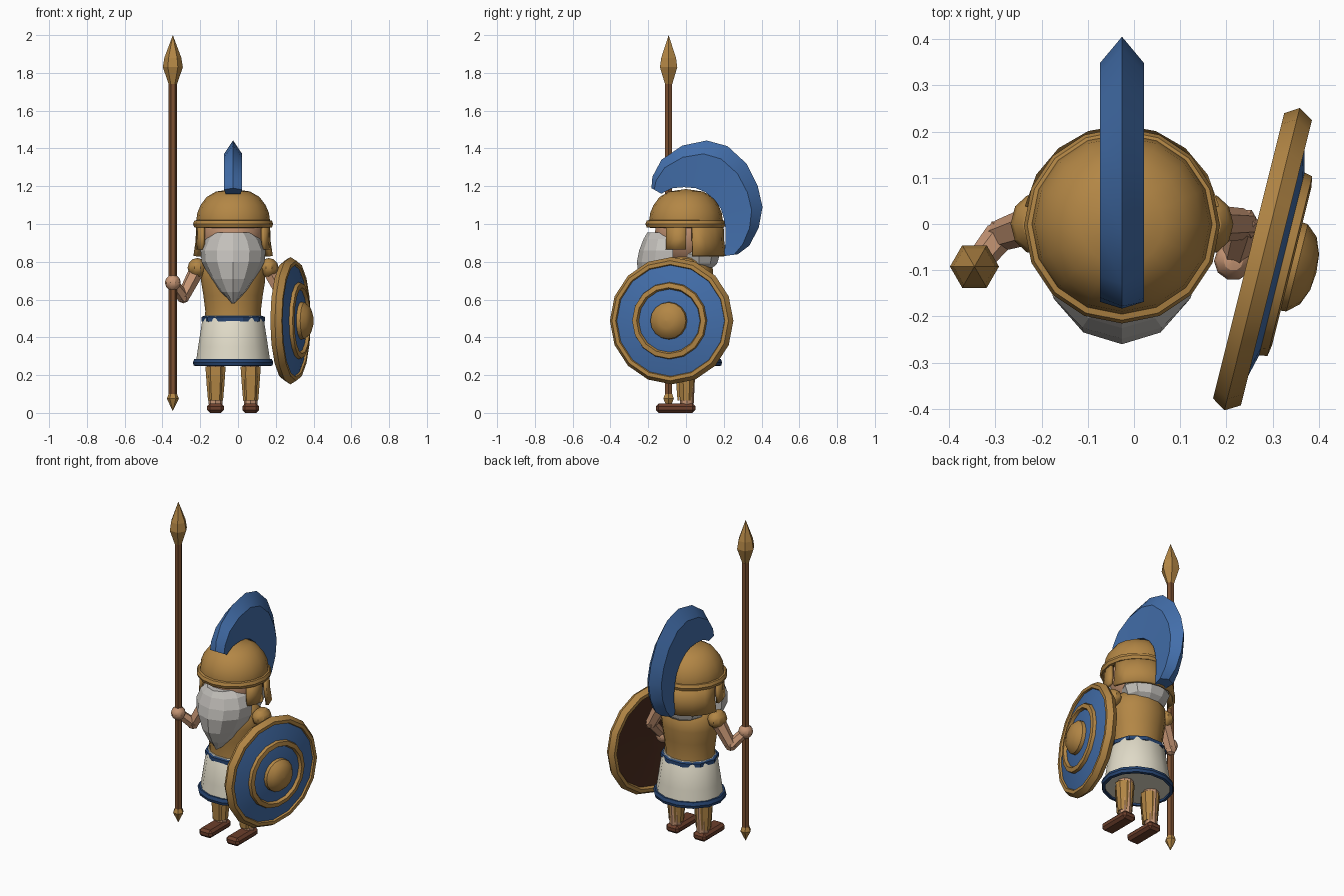
import bpy, bmesh, math
from mathutils import Matrix, Vector

if "Cube" in bpy.data.objects:
    bpy.data.objects.remove(bpy.data.objects["Cube"])

CX = -0.026  # body centre line


def material(name, rgb):
    m = bpy.data.materials.new(name)
    m.diffuse_color = (*rgb, 1)
    m.use_nodes = True
    m.node_tree.nodes["Principled BSDF"].inputs["Base Color"].default_value = m.diffuse_color
    return m


BRONZE = material("bronze", (0.45, 0.24, 0.06))
BLUE = material("blue", (0.055, 0.155, 0.40))
NAVY = material("navy", (0.02, 0.06, 0.17))
CLOTH = material("cloth", (0.75, 0.71, 0.58))
HAIR = material("hair", (0.55, 0.53, 0.50))
SKIN = material("skin", (0.58, 0.31, 0.18))
WOOD = material("wood", (0.20, 0.08, 0.03))
LEATHER = material("leather", (0.15, 0.05, 0.025))
BACKING = material("backing", (0.07, 0.025, 0.013))


def finish(name, bm, mat, angle=30):
    bmesh.ops.remove_doubles(bm, verts=bm.verts, dist=1e-5)
    bmesh.ops.recalc_face_normals(bm, faces=bm.faces)
    me = bpy.data.meshes.new(name)
    bm.to_mesh(me)
    bm.free()
    me.materials.append(mat)
    if angle:
        me.shade_smooth()
        me.set_sharp_from_angle(angle=math.radians(angle))
    ob = bpy.data.objects.new(name, me)
    bpy.context.collection.objects.link(ob)
    return ob


def loft(name, rings, mat, closed=True, caps=True, loop=False, angle=30):
    bm = bmesh.new()
    vs = [[bm.verts.new(p) for p in r] for r in rings]
    n = len(vs[0])
    pairs = list(zip(vs, vs[1:])) + ([(vs[-1], vs[0])] if loop else [])
    for a, b in pairs:
        for i in range(n if closed else n - 1):
            j = (i + 1) % n
            bm.faces.new((a[i], a[j], b[j], b[i]))
    if caps and closed and not loop:
        bm.faces.new(vs[0])
        bm.faces.new(vs[-1])
    return finish(name, bm, mat, angle)


def lathe(name, prof, n, mat, at=(0, 0, 0), rot=None, sy=1.0, phase=0.0, **kw):
    M = Matrix.Translation(at) @ (rot or Matrix()) @ Matrix.Diagonal((1, sy, 1, 1))
    ang = [phase + 2 * math.pi * i / n for i in range(n)]
    rings = [[M @ Vector((max(r, 1e-4) * math.cos(a), max(r, 1e-4) * math.sin(a), z))
              for a in ang] for r, z in prof]
    return loft(name, rings, mat, **kw)


def ball(name, at, radii, mat, n=10, rows=6, angle=30):
    prof = [(math.sin(math.pi * i / rows), -math.cos(math.pi * i / rows)) for i in range(rows + 1)]
    ob = lathe(name, prof, n, mat, angle=angle)
    ob.data.transform(Matrix.Translation(at) @ Matrix.Diagonal((*radii, 1)))
    return ob


def limb(name, a, b, r0, r1, mat, n=6):
    a, b = Vector(a), Vector(b)
    d = b - a
    return lathe(name, [(r0, 0), (r1, d.length)], n, mat, at=a,
                 rot=d.to_track_quat('Z', 'Y').to_matrix().to_4x4(), angle=0)


def guard(name, a0, a1, steps, rows, mat):
    # curved armour plate hung round the head between two angles
    rings = [[(CX + r * math.cos(t), r * math.sin(t), z) for t in
              [math.radians(a0 + (a1 - a0) * i / steps) for i in range(steps + 1)]]
             for r, z in rows]
    ob = loft(name, rings, mat, closed=False)
    s = ob.modifiers.new("thickness", 'SOLIDIFY')
    s.thickness = 0.018
    s.offset = 0
    return ob


# legs, greaves and shoes
for side, s in (("right", -1), ("left", 1)):
    x = CX + s * 0.093
    lathe(side + "_leg", [(0.035, 0.03), (0.048, 0.3)], 8, SKIN, at=(x, 0.005, 0))
    lathe(side + "_greave", [(0.043, 0.065), (0.05, 0.14), (0.058, 0.245)], 8, BRONZE,
          at=(x, 0.002, 0), sy=0.85, phase=math.pi / 8, angle=0)
    loft(side + "_greave_plate",
         [[(x - w, -0.035, z), (x - w * 0.7, y, z), (x + w * 0.7, y, z), (x + w, -0.035, z)]
          for z, w, y in ((0.065, 0.03, -0.045), (0.2, 0.038, -0.055), (0.245, 0.036, -0.054))],
         BRONZE, angle=0)
    bm = bmesh.new()
    bmesh.ops.create_cube(bm, size=1, matrix=Matrix.Translation((x, -0.055, 0.025))
                          @ Matrix.Diagonal((0.088, 0.21, 0.05, 1)))
    bmesh.ops.bevel(bm, geom=bm.edges[:], offset=0.015, segments=1, affect='EDGES')
    finish(side + "_shoe", bm, LEATHER, 0)

# tunic, hem, belt and cuirass
lathe("skirt", [(0.198, 0.26), (0.185, 0.35), (0.162, 0.5), (0.15, 0.515)], 14, CLOTH,
      at=(CX, 0, 0), sy=0.92)
lathe("skirt_hem", [(0.19, 0.248), (0.208, 0.25), (0.213, 0.267), (0.205, 0.286), (0.19, 0.286)],
      14, NAVY, at=(CX, 0, 0), sy=0.92, loop=True)
lathe("belt", [(0.155, 0.48), (0.168, 0.485), (0.168, 0.508), (0.155, 0.513)], 10, NAVY,
      at=(CX, 0, 0), sy=0.92, loop=True)
lathe("cuirass", [(0.15, 0.49), (0.147, 0.54), (0.157, 0.62), (0.17, 0.7), (0.168, 0.76),
                  (0.13, 0.82), (0.07, 0.84)], 14, BRONZE, at=(CX, 0, 0), sy=0.87, angle=40)

# head, hair and beard
ball("head", (CX, 0, 0.96), (0.168, 0.168, 0.19), SKIN, 14, 8)
ball("back_hair", (CX, 0.07, 0.84), (0.15, 0.115, 0.1), HAIR, 10, 6, 0)
beard = []
for z, w, y in ((0.955, 0.105, -0.205), (0.92, 0.145, -0.225), (0.86, 0.172, -0.248),
                (0.8, 0.167, -0.26), (0.71, 0.12, -0.25), (0.64, 0.065, -0.215), (0.58, 0.008, -0.18)):
    back = max(-0.07, y + 0.15) if z > 0.7 else y + 0.08
    beard.append([(CX + w * math.cos(math.pi * i / 6), back + (y - back) * math.sin(math.pi * i / 6), z)
                  for i in range(7)])
loft("beard", beard, HAIR, angle=0)

# helmet with rim, cheek guards and neck guard
lathe("helmet_dome", [(0.193, 0.99), (0.195, 1.02), (0.189, 1.06), (0.172, 1.1), (0.14, 1.143),
                      (0.09, 1.172), (0.0, 1.185)], 16, BRONZE, at=(CX, 0, 0), angle=40)
lathe("helmet_rim", [(0.185, 0.98), (0.205, 0.982), (0.212, 1.0), (0.205, 1.018), (0.185, 1.022)],
      16, BRONZE, at=(CX, -0.003, 0), loop=True)
for side, c in (("left", 0), ("right", 180)):
    f = -1 if c == 0 else 1
    guard(side + "_cheek_guard", c, c + f * 33, 2, [(0.187, 1.0), (0.187, 0.92), (0.19, 0.865)], BRONZE)
guard("neck_guard", 10, 170, 8, [(0.19, 1.0), (0.193, 0.91), (0.205, 0.83)], BRONZE)

# crest: (outer y, outer z, inner y, inner z) along the arc
arc = [(-0.183, 1.19, -0.13, 1.16), (-0.178, 1.25, -0.11, 1.172), (-0.13, 1.34, -0.07, 1.19),
       (-0.02, 1.415, -0.01, 1.195), (0.11, 1.442, 0.05, 1.19), (0.22, 1.412, 0.1, 1.17),
       (0.32, 1.32, 0.15, 1.13), (0.38, 1.2, 0.185, 1.08), (0.405, 1.09, 0.2, 1.03),
       (0.385, 0.98, 0.21, 0.97), (0.335, 0.885, 0.21, 0.91), (0.275, 0.84, 0.2, 0.83)]
loft("helmet_crest", [[(CX + w, iy + (oy - iy) * t, iz + (oz - iz) * t) for t, w in
     ((0, 0.04), (0.72, 0.048), (1, 0), (0.72, -0.048), (0, -0.04))]
    for oy, oz, iy, iz in arc], BLUE)

# arms with shoulder caps and hands
for side, sh, el, ha in (("right", (-0.215, 0, 0.76), (-0.29, -0.025, 0.615), (-0.345, -0.092, 0.69)),
                         ("left", (0.163, 0, 0.76), (0.237, 0.0, 0.62), (0.215, -0.08, 0.52))):
    ball(side + "_shoulder_cap", (sh[0], sh[1], 0.768), (0.052, 0.065, 0.052), BRONZE)
    limb(side + "_upper_arm", sh, el, 0.042, 0.034, SKIN)
    ball(side + "_elbow", el, (0.035,) * 3, SKIN, 6, 4, 0)
    limb(side + "_forearm", el, ha, 0.034, 0.027, SKIN)
    ball(side + "_hand", ha, (0.042,) * 3, SKIN)

# spear
SP = (-0.345, -0.092, 0)
lathe("spear_shaft", [(0.022, 0.07), (0.022, 1.74)], 6, WOOD, at=SP, angle=0)
lathe("spear_head", [(0.02, 1.735), (0.053, 1.83), (0.045, 1.88), (0, 2.0)], 6, BRONZE, at=SP, angle=0)
lathe("spear_butt", [(0, 0.01), (0.032, 0.075), (0.022, 0.1)], 6, BRONZE, at=SP, angle=0)

# round shield, facing outwards on the left arm
SH = dict(at=(0.277, -0.076, 0.488),
          rot=Matrix.Rotation(math.radians(-14), 4, 'Z') @ Matrix.Rotation(math.pi / 2, 4, 'Y'))
lathe("shield_rim", [(0.337, 0), (0.318, 0.032), (0.298, 0.032), (0.285, 0.0), (0.298, -0.03),
                     (0.318, -0.03)], 16, BRONZE, loop=True, angle=25, **SH)
lathe("shield_face", [(0.3, 0), (0.3, 0.02), (0.2, 0.045), (0.1, 0.058), (0, 0.062)], 16, BLUE, **SH)
lathe("shield_backing", [(0.3, 0.002), (0.3, -0.012), (0, -0.005)], 16, BACKING, **SH)
lathe("shield_ring", [(0.205, 0.04), (0.2, 0.062), (0.175, 0.066), (0.165, 0.045)], 16, BRONZE,
      loop=True, angle=25, **SH)
lathe("shield_boss", [(0.1, 0.05), (0.097, 0.078), (0.075, 0.103), (0.04, 0.117), (0, 0.121)], 16,
      BRONZE, **SH)
